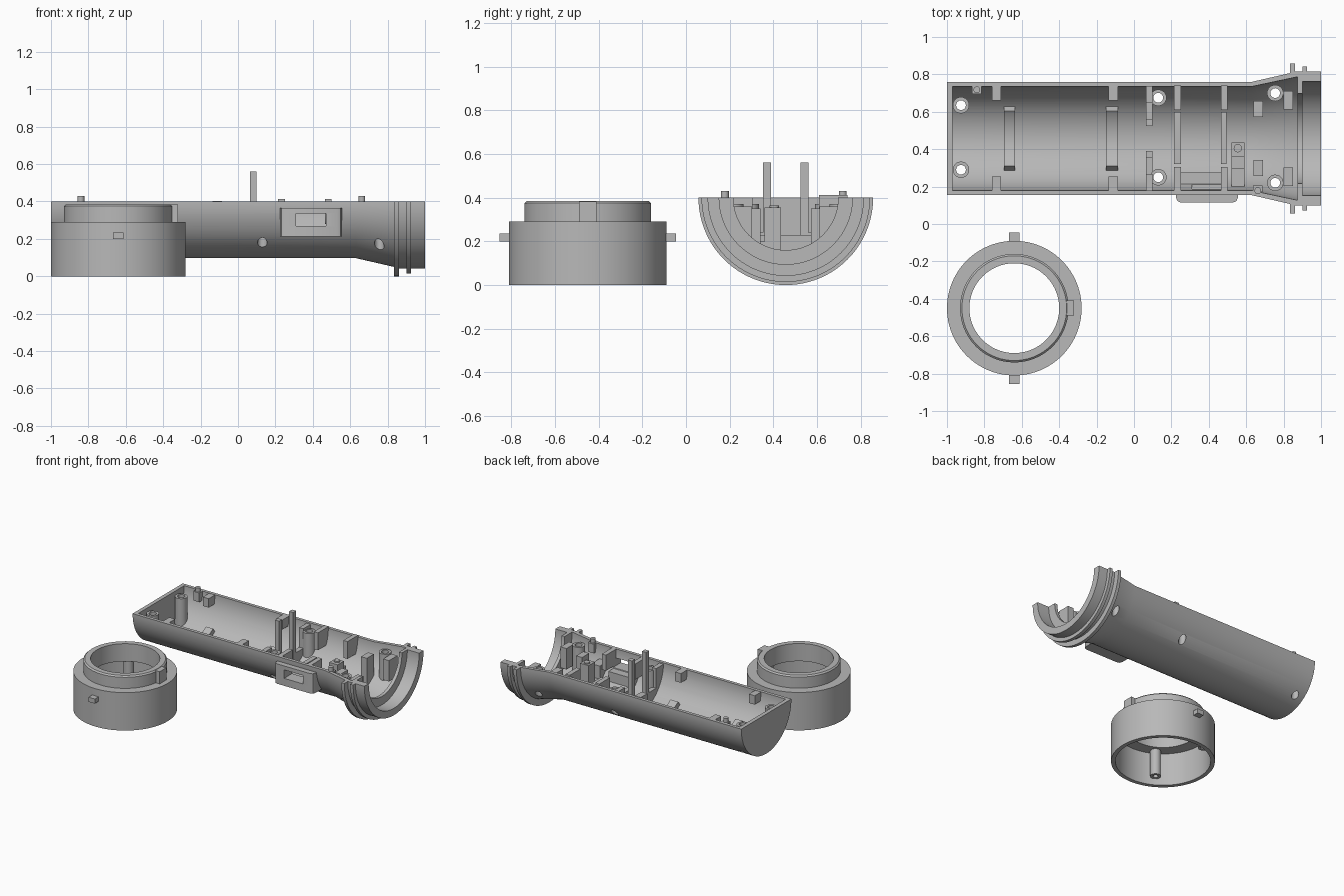
import bpy, bmesh, math
from mathutils import Vector

if "Cube" in bpy.data.objects:
    bpy.data.objects.remove(bpy.data.objects["Cube"])

CY, CZ = 0.457, 0.4          # tube axis (runs along x)
RX, RY = -0.64, -0.45        # collar centre

grey = bpy.data.materials.new("plain grey")
grey.diffuse_color = (0.48, 0.48, 0.48, 1)
grey.use_nodes = True
grey.node_tree.nodes["Principled BSDF"].inputs["Base Color"].default_value = grey.diffuse_color


def finish(name, bm):
    bmesh.ops.remove_doubles(bm, verts=bm.verts, dist=1e-5)
    bmesh.ops.recalc_face_normals(bm, faces=bm.faces)
    me = bpy.data.meshes.new(name)
    bm.to_mesh(me)
    bm.free()
    me.materials.append(grey)
    ob = bpy.data.objects.new(name, me)
    bpy.context.collection.objects.link(ob)
    return ob


def revolve(name, profile, place, a0, a1, n):
    """Sweep a closed (along, radius) profile from angle a0 to a1."""
    bm = bmesh.new()
    full = abs(a1 - a0 - 2 * math.pi) < 1e-6
    rows = [[bm.verts.new(place(s, r, a0 + (a1 - a0) * i / n)) for s, r in profile]
            for i in range(n if full else n + 1)]
    k = len(profile)
    for i in range(n):
        p, q = rows[i], rows[(i + 1) % len(rows)]
        for j in range(k):
            m = (j + 1) % k
            if profile[j][1] == 0 and profile[m][1] == 0:
                continue
            bm.faces.new((p[j], p[m], q[m], q[j]))
    if not full:
        bm.faces.new(rows[0])
        bm.faces.new(rows[-1])
    return finish(name, bm)


def along_x(s, r, a):
    return Vector((s, CY + r * math.cos(a), CZ + r * math.sin(a)))


def around(cx, cy):
    return lambda s, r, a: Vector((cx + r * math.cos(a), cy + r * math.sin(a), s))


def shell_z(x, y):
    """Height of the middle of the tube wall under a point."""
    r = 0.29 + 0.052 * min(1, max(0, (x - 0.63) / 0.245))
    return CZ - math.sqrt(max(0, r * r - (y - CY) ** 2))


def block(name, x0, x1, y0, y1, top, z0=-1, n=10):
    """Block whose underside follows the tube wall."""
    bm = bmesh.new()
    rows = []
    for i in range(n + 1):
        y = y0 + (y1 - y0) * i / n
        rows.append([bm.verts.new(c) for c in (
            (x0, y, max(z0, shell_z(x0, y))), (x1, y, max(z0, shell_z(x1, y))),
            (x1, y, top), (x0, y, top))])
    for p, q in zip(rows, rows[1:]):
        for j in range(4):
            bm.faces.new((p[j], p[(j + 1) % 4], q[(j + 1) % 4], q[j]))
    bm.faces.new(rows[0])
    bm.faces.new(rows[-1])
    return finish(name, bm)


def box(name, x0, x1, y0, y1, z0, z1):
    bm = bmesh.new()
    bmesh.ops.create_cube(bm, size=1)
    for v in bm.verts:
        v.co = ((x0, x1)[v.co.x > 0], (y0, y1)[v.co.y > 0], (z0, z1)[v.co.z > 0])
    return finish(name, bm)


def rod(name, x, y, r, z0, z1, n=24):
    return revolve(name, [(z0, 0), (z0, r), (z1, r), (z1, 0)], around(x, y), 0, 2 * math.pi, n)


def cut(target, cutter):
    cutter.hide_render = True
    cutter.hide_set(True)
    m = target.modifiers.new("cut", 'BOOLEAN')
    m.operation, m.solver, m.object = 'DIFFERENCE', 'EXACT', cutter


# --- half tube with flared mouth, two ribs and an inner lip
tube = revolve("half_tube", [
    (-1, 0), (-1, 0.303), (0.63, 0.303), (0.835, 0.35), (0.835, 0.4), (0.86, 0.4),
    (0.86, 0.358), (0.9, 0.358), (0.9, 0.386), (0.925, 0.386), (0.925, 0.358),
    (1, 0.358), (1, 0.305), (0.9, 0.305), (0.9, 0.24), (0.875, 0.24), (0.875, 0.33),
    (0.63, 0.278), (-0.97, 0.278), (-0.97, 0)], along_x, math.pi, 2 * math.pi, 64)

# --- screw posts with holes through the wall
for x, y in ((-0.925, 0.635), (-0.925, 0.29), (0.13, 0.675), (0.13, 0.25),
             (0.755, 0.7), (0.755, 0.22)):
    post = revolve("screw_post", [(0, 0.026), (0, 0.044), (0.37, 0.044), (0.37, 0.026)],
                   around(x, y), 0, 2 * math.pi, 24)
    for v in post.data.vertices:
        if v.co.z < 0.1:
            v.co.z = shell_z(v.co.x, v.co.y)
    cut(tube, rod("screw_hole_cutter", x, y, 0.026, -0.1, 0.39))

# --- side plate with a window through the wall
bm = bmesh.new()
outline = [(0.225, 1), (0.225, 0.14), (0.232, 0.123), (0.25, 0.115),
           (0.53, 0.115), (0.548, 0.123), (0.555, 0.14), (0.555, 1)]
levels = []
for i in range(7):
    z = 0.213 + 0.152 * i / 6
    back = CY - math.sqrt(0.29 ** 2 - (CZ - z) ** 2)
    levels.append([bm.verts.new((x, min(y, back), z)) for x, y in outline])
for p, q in zip(levels, levels[1:]):
    for j in range(8):
        bm.faces.new((p[j], p[(j + 1) % 8], q[(j + 1) % 8], q[j]))
bm.faces.new(levels[0])
bm.faces.new(levels[-1])
plate = finish("side_plate", bm)
window = box("window_cutter", 0.31, 0.47, 0.05, 0.26, 0.27, 0.335)
cut(tube, window)
cut(plate, window)
block("switch_seat", 0.25, 0.465, 0.2, 0.275, 0.265)

# --- curved saddles on the floor
for x0, x1 in ((-0.695, -0.635), (-0.15, -0.085)):
    revolve("saddle", [(x0, 0.24), (x1, 0.24), (x1, 0.285), (x0, 0.285)],
            along_x, 1.5 * math.pi - 0.66, 1.5 * math.pi + 0.66, 20)

# --- edge blocks under the rim, on both sides
for x0, x1, depth, top, z0 in ((-0.76, -0.71, 0.08, 0.398, 0.33),
                               (-0.135, -0.085, 0.08, 0.403, 0.33),
                               (0.215, 0.25, 0.13, 0.413, 0.28),
                               (0.465, 0.5, 0.13, 0.413, 0.28)):
    block("edge_block", x0, x1, CY + 0.283 - depth, CY + 0.283, top, z0)
    block("edge_block", x0, x1, CY - 0.283, CY - 0.283 + depth, min(top, 0.4), z0)

# --- flat-topped cross ribs
block("cross_rib", 0.215, 0.25, 0.32, 0.6, 0.23)
block("cross_rib", 0.465, 0.495, 0.32, 0.6, 0.23)

# --- tall prongs with side webs
for s in (-1, 1):
    y = CY + s * 0.086
    block("tall_prong", 0.065, 0.1, y - 0.018, y + 0.018, 0.56)
    ya, yb = sorted((CY + s * 0.19, CY + s * 0.28))
    block("prong_web", 0.065, 0.1, ya, yb, 0.39)
    ya, yb = sorted((CY + s * 0.1, CY + s * 0.19))
    block("prong_foot", 0.065, 0.1, ya, yb, 0.24)

# --- small bracket beside the switch
block("bracket_tall", 0.52, 0.592, 0.36, 0.435, 0.355)
block("bracket_low", 0.52, 0.592, 0.3, 0.36, 0.2)
block("bracket_outer", 0.52, 0.592, 0.2, 0.3, 0.3)
rod("bracket_pin", 0.555, 0.405, 0.022, 0.3, 0.365)

# --- stops near the flared mouth
for s in (-1, 1):
    for x0, x1, a, b, top, z0 in ((0.64, 0.69, 0.115, 0.2, 0.35, -1),
                                  (0.8, 0.85, 0.155, 0.255, 0.36, 0.2)):
        ya, yb = sorted((CY + s * a, CY + s * b))
        block("mouth_stop", x0, x1, ya, yb, top, z0)

# --- locating pins on the rim
for x, y, y0, y1 in ((-0.84, 0.718, 0.695, 0.742), (0.662, 0.178, 0.17, 0.205)):
    block("pin_seat", x - 0.025, x + 0.025, y0, y1, 0.4, 0.33)
    rod("locating_pin", x, y, 0.018, 0.35, 0.43)

# --- separate collar: wide skirt, narrower neck
revolve("collar", [(0, 0.36), (0.29, 0.36), (0.29, 0.29), (0.375, 0.29), (0.385, 0.28),
                   (0.385, 0.24), (0.25, 0.24), (0.25, 0.33), (0, 0.33)],
        around(RX, RY), 0, 2 * math.pi, 96)
box("collar_key", RX + 0.275, RX + 0.32, RY - 0.04, RY + 0.04, 0.285, 0.383)
box("collar_inner_block", RX + 0.25, RX + 0.335, RY - 0.05, RY + 0.05, 0.13, 0.255)
for s in (-1, 1):
    ya, yb = sorted((RY + s * 0.345, RY + s * 0.405))
    box("collar_peg", RX - 0.027, RX + 0.027, ya, yb, 0.2, 0.235)
    a = s * math.radians(120)
    revolve("collar_post", [(0.05, 0.018), (0.05, 0.037), (0.255, 0.037), (0.255, 0.018)],
            around(RX + 0.297 * math.cos(a), RY + 0.297 * math.sin(a)), 0, 2 * math.pi, 20)

# --- smooth round walls, keep edges sharp
bpy.ops.object.select_all(action='DESELECT')
for ob in bpy.context.scene.objects:
    if not ob.hide_render:
        ob.select_set(True)
        bpy.context.view_layer.objects.active = ob
bpy.ops.object.shade_smooth_by_angle(angle=math.radians(30))
